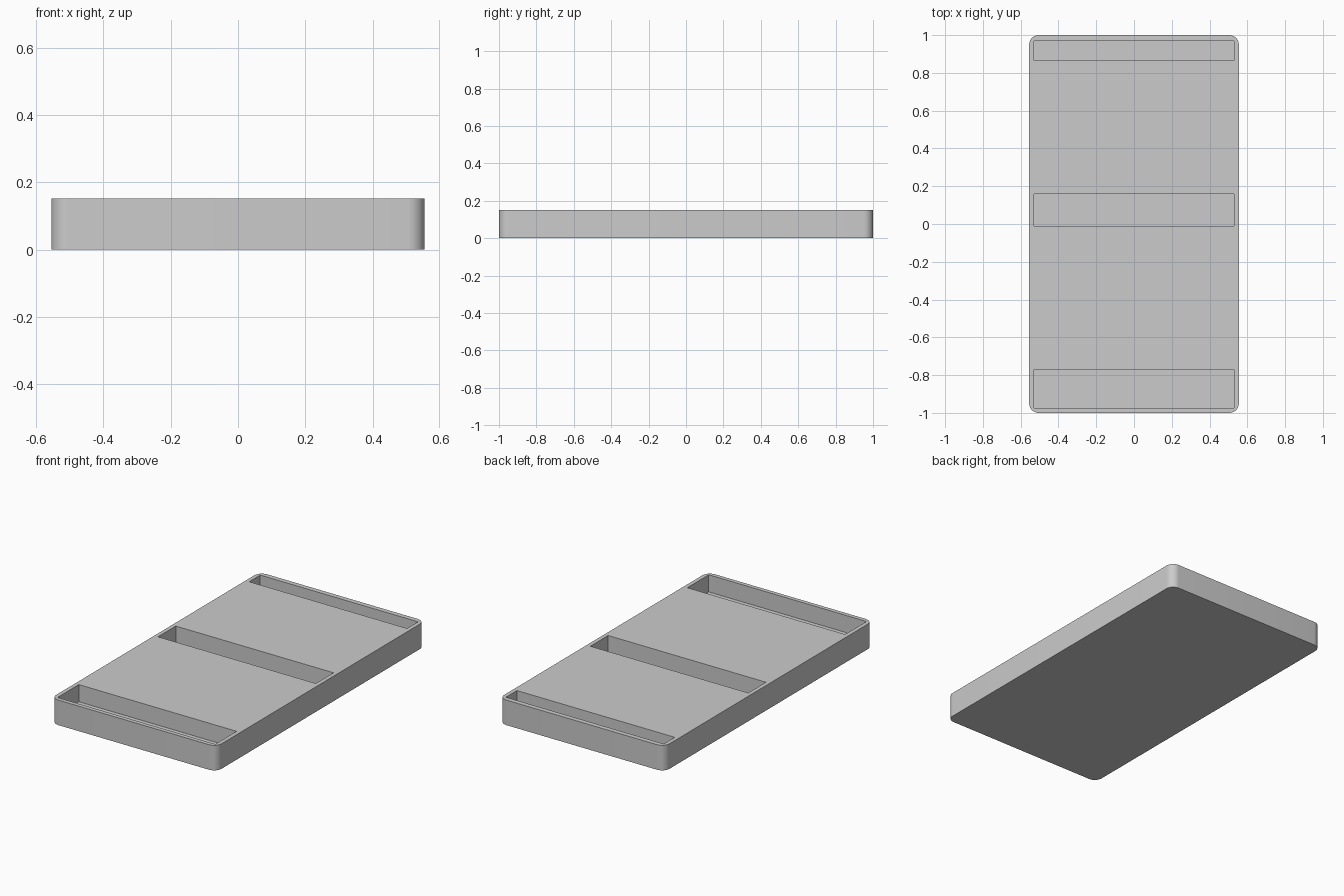
import bpy, bmesh

cube = bpy.data.objects.get("Cube")
if cube:
    bpy.data.objects.remove(cube, do_unlink=True)

HEIGHT = 0.152
FLOOR = 0.048

grey = bpy.data.materials.new("light_grey")
grey.use_nodes = True
colour = (0.6, 0.6, 0.6, 1)
grey.diffuse_color = colour
grey.node_tree.nodes["Principled BSDF"].inputs["Base Color"].default_value = colour


def block(name, x, y0, y1, z0, z1, radius=0):
    """Box symmetric in x, with optional rounded upright edges."""
    bm = bmesh.new()
    bmesh.ops.create_cube(bm, size=1)
    for v in bm.verts:
        v.co = (v.co.x * 2 * x,
                y0 + (v.co.y + 0.5) * (y1 - y0),
                z0 + (v.co.z + 0.5) * (z1 - z0))
    if radius:
        upright = [e for e in bm.edges
                   if abs(e.verts[0].co.z - e.verts[1].co.z) > 0.01]
        bmesh.ops.bevel(bm, geom=upright, offset=radius, segments=10,
                        profile=0.5, affect='EDGES')
    mesh = bpy.data.meshes.new(name)
    bm.to_mesh(mesh)
    bm.free()
    mesh.materials.append(grey)
    obj = bpy.data.objects.new(name, mesh)
    bpy.context.collection.objects.link(obj)
    return obj


# Slab with rounded corners
tray = block("tray", 0.555, -1, 1, 0, HEIGHT, 0.05)

# Three pockets sunk into the top
pockets = {"front": (-0.975, -0.77), "middle": (-0.01, 0.16), "back": (0.865, 0.97)}
cutters = []
for place, (y0, y1) in pockets.items():
    cutter = block(place + "_pocket_cutter", 0.53, y0, y1, FLOOR, HEIGHT + 0.1)
    cutters.append(cutter)
    cut = tray.modifiers.new(place + "_pocket", 'BOOLEAN')
    cut.operation = 'DIFFERENCE'
    cut.solver = 'EXACT'
    cut.object = cutter

# Bake the cuts, then smooth the rounded corners
bpy.context.view_layer.update()
graph = bpy.context.evaluated_depsgraph_get()
mesh = bpy.data.meshes.new_from_object(tray.evaluated_get(graph))
tray.modifiers.clear()
tray.data = mesh
for cutter in cutters:
    bpy.data.objects.remove(cutter, do_unlink=True)

bpy.ops.object.select_all(action='DESELECT')
tray.select_set(True)
bpy.context.view_layer.objects.active = tray
bpy.ops.object.shade_smooth_by_angle(angle=0.6)
